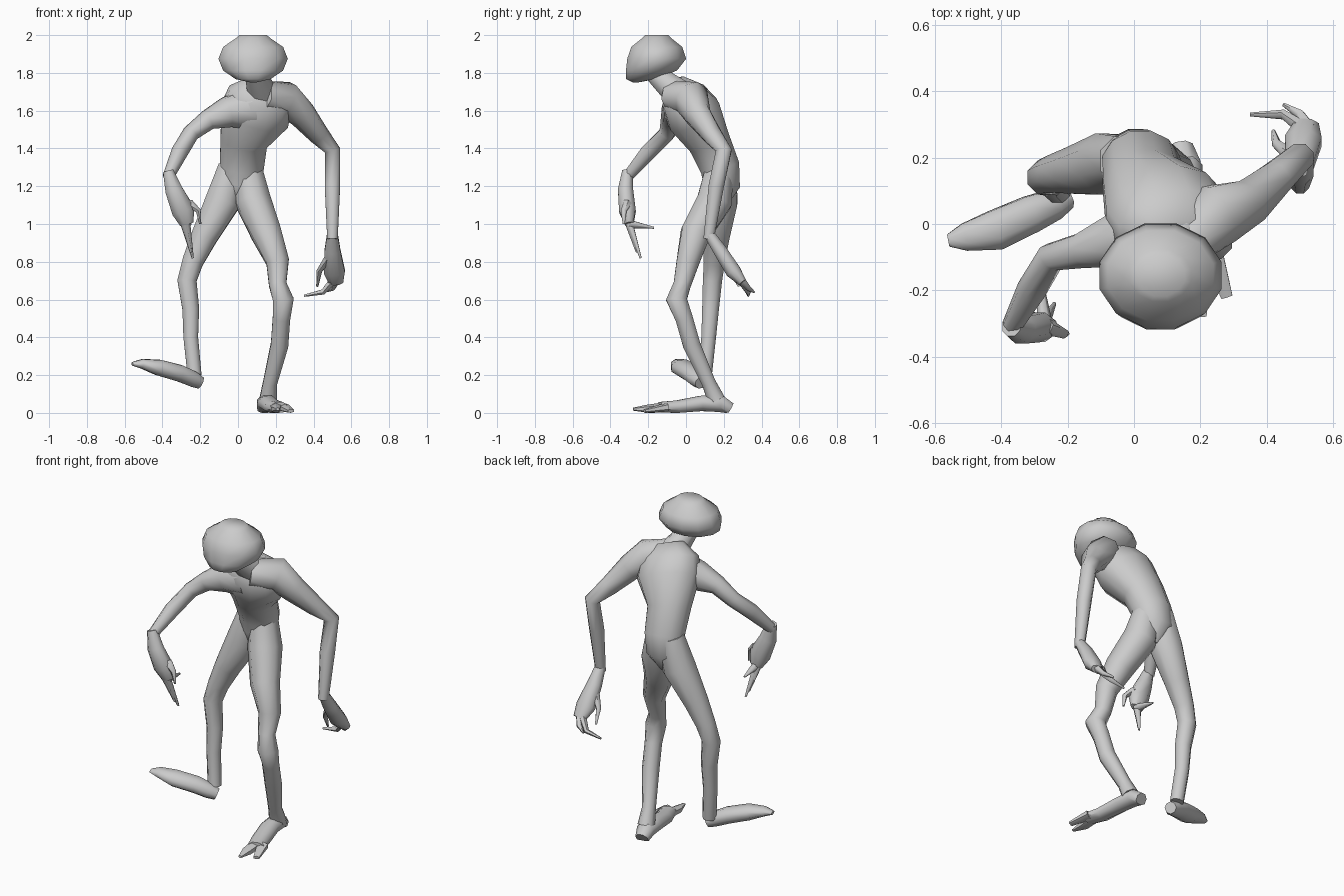
import bpy
import bmesh
import math
from mathutils import Vector

default_cube = bpy.data.objects.get("Cube")
if default_cube:
    bpy.data.objects.remove(default_cube, do_unlink=True)

ACROSS = Vector((1, 0, 0))
DEPTH = Vector((0, 1, 0))
UP = Vector((0, 0, 1))


def sample(profile, fraction):
    """Read an evenly spaced profile at a fraction of its length."""
    place = fraction * (len(profile) - 1)
    index = min(int(place), len(profile) - 2)
    blend = place - index
    return profile[index] * (1 - blend) + profile[index + 1] * blend


def ellipse_ring(bm, centre, tangent, wide, half_width, half_depth, sides):
    """Add one cross-section, kept above the floor."""
    side = (wide - tangent * wide.dot(tangent)).normalized()
    other = tangent.cross(side)
    ring = []
    for step in range(sides):
        angle = math.tau * (step + 0.5) / sides
        point = (centre + side * half_width * math.cos(angle)
                 + other * half_depth * math.sin(angle))
        point.z = max(point.z, 0)
        ring.append(bm.verts.new(point))
    return ring


def bridge_rings(bm, lower, upper):
    """Join two neighbouring cross-sections with quads."""
    for step, corner in enumerate(lower):
        previous = step - 1
        bm.faces.new((lower[previous], corner, upper[step], upper[previous]))


def loft(name, path, girth, flat=(1, 1), wide=ACROSS, sides=8, axis=None):
    """Skin ellipses along a path; girth and flat are profiles along it."""
    bm = bmesh.new()
    centres = [Vector(point) for point in path]
    final = len(centres) - 1
    rings = []
    for index, centre in enumerate(centres):
        following = centres[min(index + 1, final)]
        previous = centres[max(index - 1, 0)]
        tangent = axis or (following - previous).normalized()
        half_width = sample(girth, index / final)
        half_depth = half_width * sample(flat, index / final)
        rings.append(ellipse_ring(bm, centre, tangent, wide,
                                  half_width, half_depth, sides))
    for lower, upper in zip(rings, rings[1:]):
        bridge_rings(bm, lower, upper)
    bm.faces.new(rings[0])
    bm.faces.new(rings[-1])
    bmesh.ops.recalc_face_normals(bm, faces=bm.faces[:])

    mesh = bpy.data.meshes.new(name)
    bm.to_mesh(mesh)
    bm.free()
    part = bpy.data.objects.new(name, mesh)
    bpy.context.collection.objects.link(part)
    bpy.ops.object.select_all(action="DESELECT")
    part.select_set(True)
    bpy.context.view_layer.objects.active = part
    bpy.ops.object.shade_smooth_by_angle(angle=math.radians(60))


def digit(name, *path):
    """Make a tapering finger through the given points."""
    loft(name, path, girth=(.025, .006), wide=DEPTH + UP, sides=6)


def skull_path(rings):
    """Stack ring centres so the lower half drifts forward to the chin."""
    path = []
    for step in range(rings + 1):
        height = -math.cos(math.pi * step / rings)
        forward = max(-height, 0) ** 2
        path.append((.08, -.155 - forward / 9, 1.875 + height / 8))
    return path


def skull_girth(rings):
    """Round the skull off to a pointed chin and a flatter crown."""
    return [.19 * max(math.sin(math.pi * step / rings), .1 + .3 * step / rings)
            for step in range(rings + 1)]


# Stooped torso, from crotch to shoulders
loft("torso",
     path=[(.01, .17, 1.1), (.01, .19, 1.2), (.02, .18, 1.3), (.03, .12, 1.44),
           (.09, .04, 1.58), (.12, -.01, 1.67), (.15, -.04, 1.74)],
     girth=(.05, .11, .12, .13, .19, .18, .1), flat=(.9, .9, .6), sides=12)

# Neck and broad skull narrowing to the chin
loft("neck", path=[(.14, 0, 1.66), (.11, -.1, 1.74), (.08, -.2, 1.83)],
     girth=(.09, .05))
loft("head", path=skull_path(rings=6), girth=skull_girth(rings=6),
     flat=(.85, .85), sides=12, axis=UP)

# Arms, one hanging and one bent forward
loft("left_arm",
     path=[(.13, -.07, 1.68), (.25, .03, 1.66), (.34, .06, 1.58),
           (.43, .14, 1.47), (.5, .2, 1.39), (.5, .16, 1.2), (.5, .12, .92)],
     girth=(.08, .1, .075, .055, .045, .044, .03))
loft("right_arm",
     path=[(.06, -.01, 1.61), (-.06, -.05, 1.59), (-.16, -.08, 1.55),
           (-.25, -.1, 1.48), (-.31, -.2, 1.38), (-.37, -.31, 1.25)],
     girth=(.12, .085, .055, .045, .045, .03), wide=DEPTH * 2 - ACROSS)

# Hands with long curled digits
loft("left_palm",
     path=[(.5, .12, .95), (.5, .18, .86), (.51, .25, .75), (.52, .3, .69)],
     girth=(.03, .045, .06, .04), flat=(1, .6))
digit("left_first_finger", (.52, .28, .72), (.45, .33, .64), (.35, .33, .62))
digit("left_second_finger", (.53, .28, .72), (.5, .33, .66), (.45, .36, .64))
digit("left_thumb", (.48, .2, .82), (.43, .24, .75), (.42, .28, .67))

loft("right_palm",
     path=[(-.37, -.31, 1.28), (-.34, -.32, 1.18), (-.29, -.31, 1.07),
           (-.27, -.3, 1)],
     girth=(.03, .05, .065, .04), flat=(1, .6))
digit("right_first_finger", (-.28, -.31, 1.03), (-.24, -.24, .82))
digit("right_second_finger", (-.29, -.31, 1.03), (-.25, -.26, .85))
digit("right_third_finger", (-.27, -.3, 1), (-.28, -.17, .98))
digit("right_thumb", (-.26, -.31, 1.11), (-.21, -.33, 1.07), (-.2, -.33, 1))

# Legs with bony knees, one bent over its planted foot and one lifted
loft("left_leg",
     path=[(.05, .18, 1.3), (.08, .15, 1.12), (.15, .05, .95), (.21, .01, .8),
           (.21, -.02, .68), (.24, -.05, .6), (.23, -.01, .5),
           (.22, .03, .36), (.17, .12, .16), (.16, .16, .07)],
     girth=(.08, .1, .085, .065, .05, .06, .05, .05, .04, .05))
loft("right_leg",
     path=[(-.03, .19, 1.3), (-.08, .18, 1.12), (-.18, .16, .93),
           (-.24, .15, .8), (-.27, .14, .7), (-.25, .13, .55),
           (-.25, .12, .4), (-.23, .1, .2)],
     girth=(.08, .1, .075, .06, .055, .048, .042, .04))

# Planted foot with split toes
loft("left_foot",
     path=[(.14, .23, .02), (.15, .18, .05), (.16, .08, .05), (.19, -.05, .03),
           (.22, -.14, .03)],
     girth=(.04, .055, .055, .055, .05), flat=(1, .6))
loft("left_inner_toe", path=[(.2, -.1, .03), (.2, -.2, .02), (.21, -.28, .02)],
     girth=(.035, .03, .01), flat=(.8, .8), sides=6)
loft("left_outer_toe", path=[(.24, -.1, .03), (.28, -.22, .01)],
     girth=(.035, .02), flat=(.7, .5), sides=6)

# Raised foot turned outward
loft("right_foot",
     path=[(-.2, .08, .16), (-.24, .06, .18), (-.31, .03, .21),
           (-.42, -.02, .24), (-.51, -.04, .26), (-.56, -.05, .26)],
     girth=(.035, .05, .06, .065, .045, .02), flat=(1, .5), wide=DEPTH)
